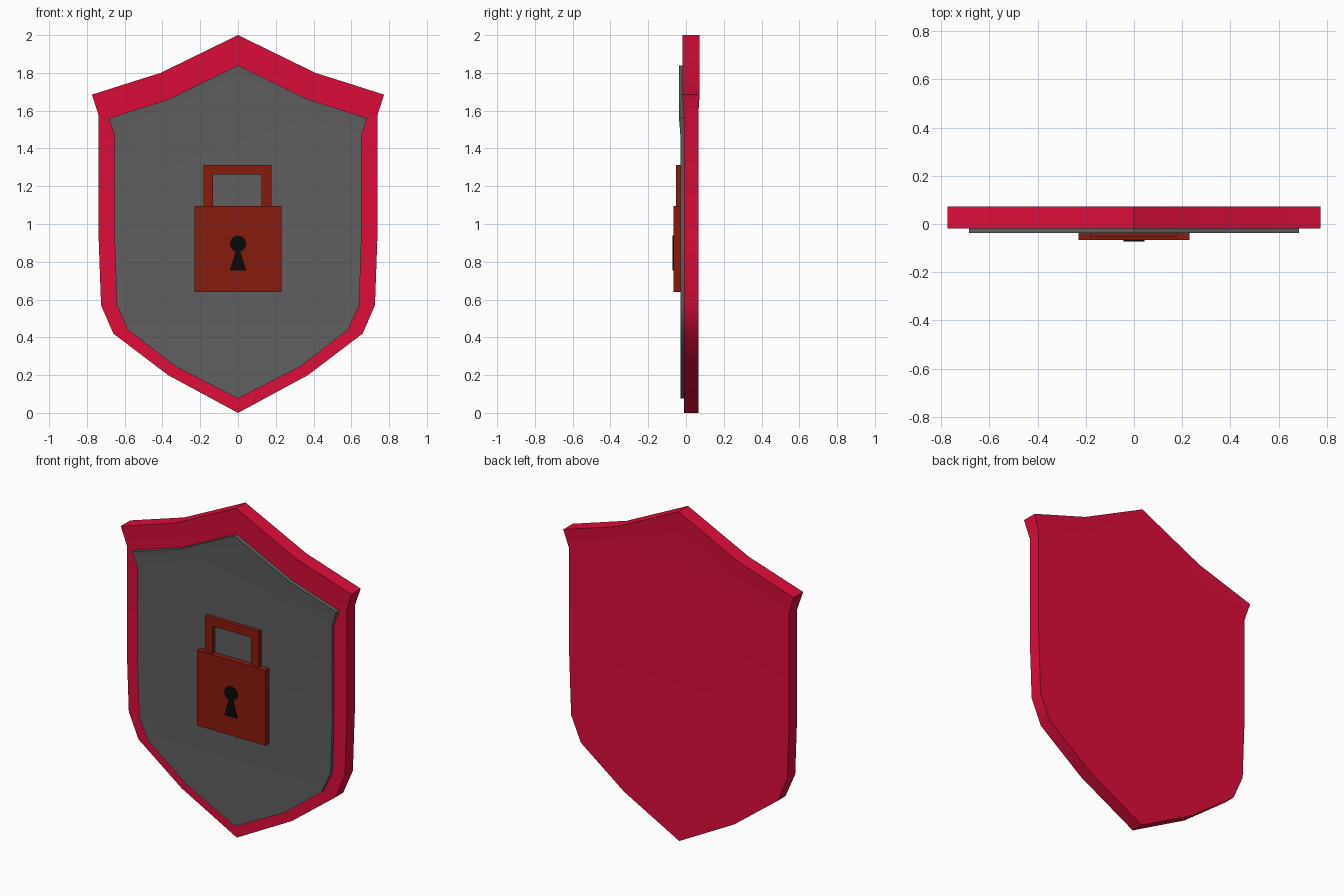
import bpy
import bmesh
import math

if "Cube" in bpy.data.objects:
    bpy.data.objects.remove(bpy.data.objects["Cube"])


def material(name, rgb):
    m = bpy.data.materials.new(name)
    m.diffuse_color = (*rgb, 1)
    m.use_nodes = True
    m.node_tree.nodes["Principled BSDF"].inputs["Base Color"].default_value = m.diffuse_color
    return m


def finish(name, bm, mat, smooth=False):
    bmesh.ops.recalc_face_normals(bm, faces=bm.faces)
    me = bpy.data.meshes.new(name)
    bm.to_mesh(me)
    bm.free()
    ob = bpy.data.objects.new(name, me)
    bpy.context.collection.objects.link(ob)
    me.materials.append(mat)
    if smooth:
        bpy.ops.object.select_all(action='DESELECT')
        ob.select_set(True)
        bpy.context.view_layer.objects.active = ob
        bpy.ops.object.shade_smooth_by_angle(angle=math.radians(31))
    return ob


def mirrored(half):
    """Left-to-right chain from points running from the centre to the right."""
    return [(-x, z) for x, z in reversed(half[1:])] + half


def prism(name, pts, y0, y1, mat):
    bm = bmesh.new()
    face = bm.faces.new([bm.verts.new((x, y0, z)) for x, z in pts])
    new = bmesh.ops.extrude_face_region(bm, geom=[face], use_keep_orig=True)["geom"]
    for v in new:
        if isinstance(v, bmesh.types.BMVert):
            v.co.y = y1
    return finish(name, bm, mat)


def shield(name, rim, brow, lower, y_body, y_rim, mat):
    """Flat plate whose thicker top band flares out from brow to rim."""
    rim, brow = mirrored(rim), mirrored(brow)
    lower = mirrored(lower)[::-1]
    bm = bmesh.new()
    layers = []
    for yb, yr in zip(y_body, y_rim):
        r = [bm.verts.new((x, yr, z)) for x, z in rim]
        b = [bm.verts.new((x, yb, z)) for x, z in brow]
        l = [bm.verts.new((x, yb, z)) for x, z in lower]
        bm.faces.new(b + l)
        for i in range(len(r) - 1):
            bm.faces.new((b[i], b[i + 1], r[i + 1], r[i]))
        layers.append(r + [b[-1]] + l + [b[0]])
    front, back = layers
    for i in range(len(front)):
        j = (i + 1) % len(front)
        bm.faces.new((front[i], front[j], back[j], back[i]))
    return finish(name, bm, mat, True)


red = material("red", (0.73, 0.004, 0.042))
grey = material("dark grey", (0.115, 0.115, 0.115))
rust = material("rust red", (0.25, 0.011, 0.004))
black = material("black", (0.003, 0.003, 0.003))

# Red backing shield
shield("shield_back",
       [(0, 2.0), (0.41, 1.80), (0.773, 1.685)],
       [(0, 1.88), (0.39, 1.685), (0.738, 1.575)],
       [(0, 0), (0.37, 0.20), (0.66, 0.42), (0.725, 0.57), (0.738, 0.93)],
       (-0.011, 0.065), (-0.019, 0.072), red)

# Grey inset panel
shield("shield_panel",
       [(0, 1.84), (0.37, 1.66), (0.685, 1.56)],
       [(0, 1.75), (0.345, 1.57), (0.653, 1.47)],
       [(0, 0.076), (0.33, 0.245), (0.583, 0.44), (0.642, 0.57), (0.653, 0.9)],
       (-0.030, 0.0), (-0.037, -0.005), grey)

# Padlock body and shackle
prism("lock_body", [(-0.23, 0.64), (0.23, 0.64), (0.23, 1.095), (-0.23, 1.095)],
      -0.066, -0.025, rust)
prism("lock_shackle",
      [(-0.183, 1.08), (-0.183, 1.313), (0.177, 1.313), (0.177, 1.08),
       (0.125, 1.08), (0.125, 1.263), (-0.133, 1.263), (-0.133, 1.08)],
      -0.053, -0.025, rust)

# Keyhole: round head running into a flared slot
head = [(0.043 * math.sin(a), 0.895 + 0.043 * math.cos(a))
        for a in (math.radians(-162 + 18 * i) for i in range(19))]
prism("keyhole", head + [(0.043, 0.755), (-0.043, 0.755)], -0.072, -0.06, black)
